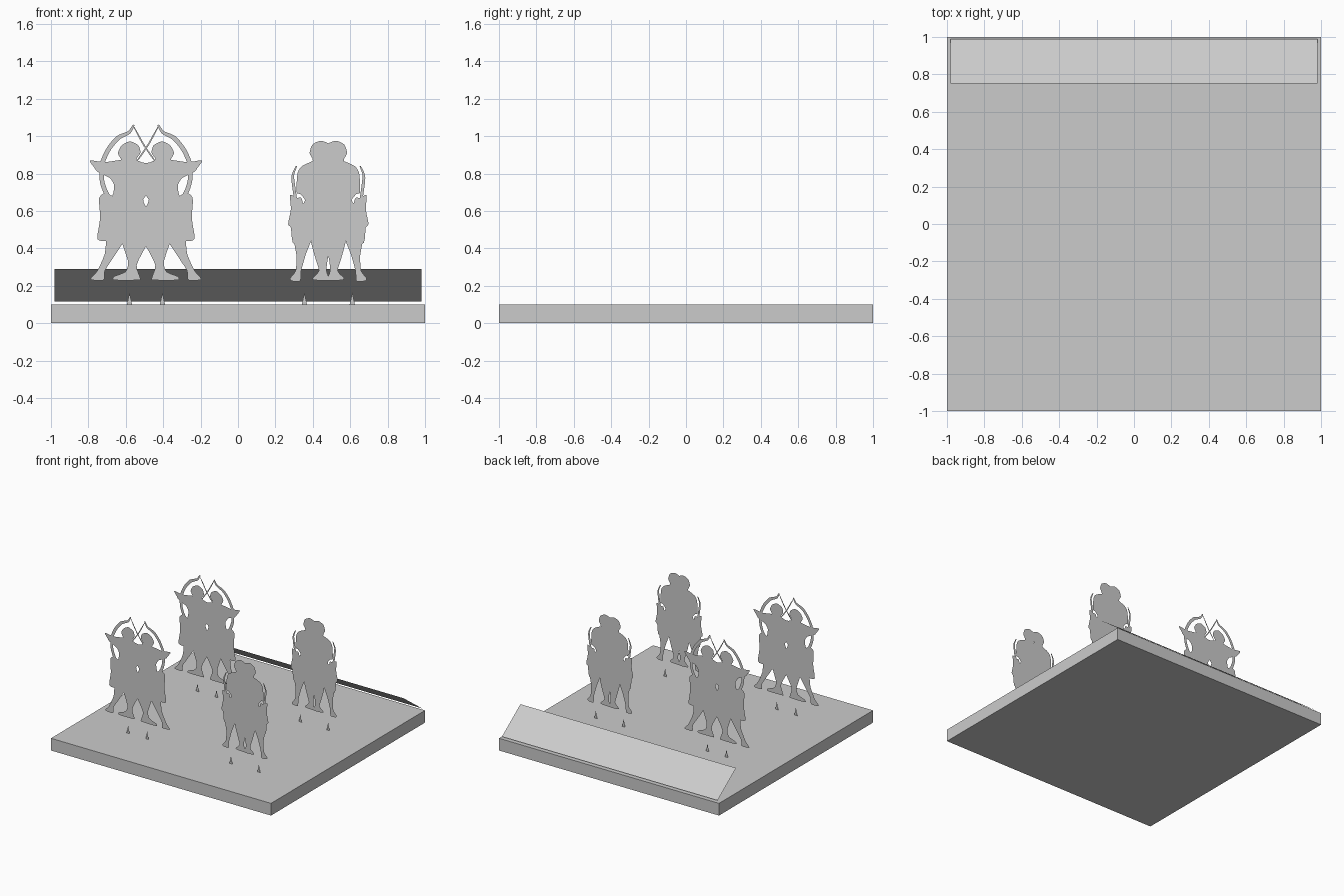
import bpy
import bmesh
from mathutils import Vector

# Remove only the default cube
default_cube = bpy.data.objects.get("Cube")
if default_cube:
    bpy.data.objects.remove(default_cube, do_unlink=True)

# The single plain grey
grey = bpy.data.materials.new("plain_grey")
grey.use_nodes = True
grey_colour = (0.6, 0.6, 0.6, 1)
grey.diffuse_color = grey_colour
grey.node_tree.nodes["Principled BSDF"].inputs["Base Color"].default_value = grey_colour


def finish(name, bm):
    """Turn a bmesh into a named grey object."""
    mesh = bpy.data.meshes.new(name)
    bm.to_mesh(mesh)
    bm.free()
    mesh.materials.append(grey)
    obj = bpy.data.objects.new(name, mesh)
    bpy.context.collection.objects.link(obj)
    return obj


def smooth_path(points, closed, steps=3):
    """Pass a soft curve through the given outline points."""
    points = [Vector(point) for point in points]
    count = len(points)

    def pick(index):
        return points[index % count] if closed else points[max(0, min(count - 1, index))]

    result = []
    for index in range(count if closed else count - 1):
        before, start, end, after = (pick(index + shift) for shift in (-1, 0, 1, 2))
        # Gentle tangents keep corners crisp
        leaving, arriving = (end - before) * 0.35, (after - start) * 0.35
        for step in range(steps):
            t = step / steps
            result.append(start * (2 * t**3 - 3 * t**2 + 1) + leaving * (t**3 - 2 * t**2 + t)
                          + end * (3 * t**2 - 2 * t**3) + arriving * (t**3 - t**2))
    if not closed:
        result.append(points[-1])
    return result


def outline(*points):
    return smooth_path(points, closed=True)


def ribbon(width, *points):
    """A flat strip along a path, narrowing toward both ends."""
    path = smooth_path(points, closed=False, steps=4)
    left_side, right_side = [], []
    last = len(path) - 1
    for index, point in enumerate(path):
        along = (path[min(last, index + 1)] - path[max(0, index - 1)]).normalized()
        across = Vector((-along.y, along.x))
        taper = 0.4 + 0.6 * min(1, 4 * min(index, last - index) / last)
        left_side.append(point + across * width * taper / 2)
        right_side.append(point - across * width * taper / 2)
    return left_side + right_side[::-1]


def peg(centre):
    """The little pointed stake standing below a figure."""
    return [Vector((centre + offset, height)) for offset, height in
            ((-1.4, 10), (1.4, 10), (0.7, 13), (0, 16.5), (-0.7, 13))]


def flat_figure(name, shapes, x, y, side):
    """Upright cut-out made of flat shapes, drawn in hundredths of a unit."""
    bm = bmesh.new()
    for shape in shapes:
        corners = [bm.verts.new((x + side * p.x / 100, y, p.y / 100)) for p in shape]
        face = bm.faces.new(corners)
        face.normal_update()
        if face.normal.y > 0:
            face.normal_flip()
    bmesh.ops.triangulate(bm, faces=bm.faces[:])
    finish(name, bm)


# Archer drawing a bow: helmeted head, body with quiver, arms, legs, bow and string
archer = [
    outline((3, 91), (4, 95), (8.5, 97.2), (13, 95), (15, 91), (13.5, 88),
            (12, 85), (5, 85), (5, 88)),
    outline((5, 87), (0, 85.5), (-19, 84.5), (-17, 82.5), (-1, 81), (-1, 70), (1.5, 66),
            (0, 62), (-4, 54), (-6, 45), (3, 44), (17, 46), (21, 44), (26, 45), (24.5, 56),
            (25, 67), (21, 70), (18, 68), (17, 74), (20, 80), (13, 87)),
    outline((11, 87), (22, 86), (30, 87), (27.5, 83), (26, 81), (20, 78), (15, 76)),
    outline((20.5, 46), (22, 37), (26, 28), (29.5, 24), (28.5, 23), (22.5, 23),
            (22, 28), (17.5, 35), (11, 46)),
    outline((-5, 47), (0, 41), (5, 31), (3, 24), (4, 23), (17, 23), (17, 25),
            (11, 27.5), (9.5, 33), (13, 47)),
    ribbon(2.4, (6.5, 106), (9, 102), (15, 99), (20, 93), (23.5, 85), (23.5, 76),
           (21, 69), (15, 62), (9, 57)),
    ribbon(0.8, (6.5, 105), (1, 95), (-6, 85)),
    ribbon(0.8, (-6, 83), (2, 70), (9, 57)),
    peg(8.8),
]

# Resting guard: head, body with scabbard, lowered bow and legs
guard = [
    outline((-2, 92), (-1, 95.5), (4, 97.5), (8.5, 95.5), (10, 91), (8.5, 88),
            (7.5, 85), (0, 85), (0, 88)),
    outline((0, 87), (-3, 82), (-5, 76), (-9, 72), (-6, 68), (-8, 62), (-5.5, 47),
            (4, 46), (14, 42), (19, 43), (20, 51), (21.5, 53), (20, 61), (20.5, 68.5),
            (17, 67), (14.5, 67), (13.5, 64), (12.5, 66), (15, 69), (17, 70),
            (16.5, 80), (14, 84), (7, 87)),
    outline((18, 45), (17, 36), (17.5, 28), (20.5, 24), (19.5, 22.5), (15, 22.5),
            (14.5, 28), (12, 37), (9, 46)),
    outline((9, 46), (7, 35), (5, 28), (8.5, 24), (7, 23), (-0.5, 23),
            (1, 28), (0, 36), (-4, 48)),
    ribbon(1.6, (17, 84), (19, 79), (18.5, 73), (17, 64), (13, 52), (6, 43), (-4, 42)),
    peg(12.8),
]

# Two rows of mirrored pairs, the two partners almost touching back to back
for row, row_y in (("front", -0.6), ("rear", 0.3)):
    for kind, shapes, x in (("archer", archer, -0.492), ("guard", guard, 0.483)):
        for label, side in (("left", 1), ("right", -1)):
            flat_figure(f"{row}_{kind}_{label}", shapes, x, row_y - 0.002 * side, side)

# Square base slab
slab = bmesh.new()
bmesh.ops.create_cube(slab, size=2)
bmesh.ops.scale(slab, vec=(1, 1, 0.05), verts=slab.verts)
bmesh.ops.translate(slab, vec=(0, 0, 0.05), verts=slab.verts)
finish("base_slab", slab)

# Tilted sheet along the back edge, rising toward the figures
sheet = bmesh.new()
sheet.faces.new([sheet.verts.new(corner) for corner in
                 ((-0.98, 0.75, 0.29), (0.98, 0.75, 0.29),
                  (0.98, 0.99, 0.115), (-0.98, 0.99, 0.115))])
finish("tilted_sheet", sheet)
